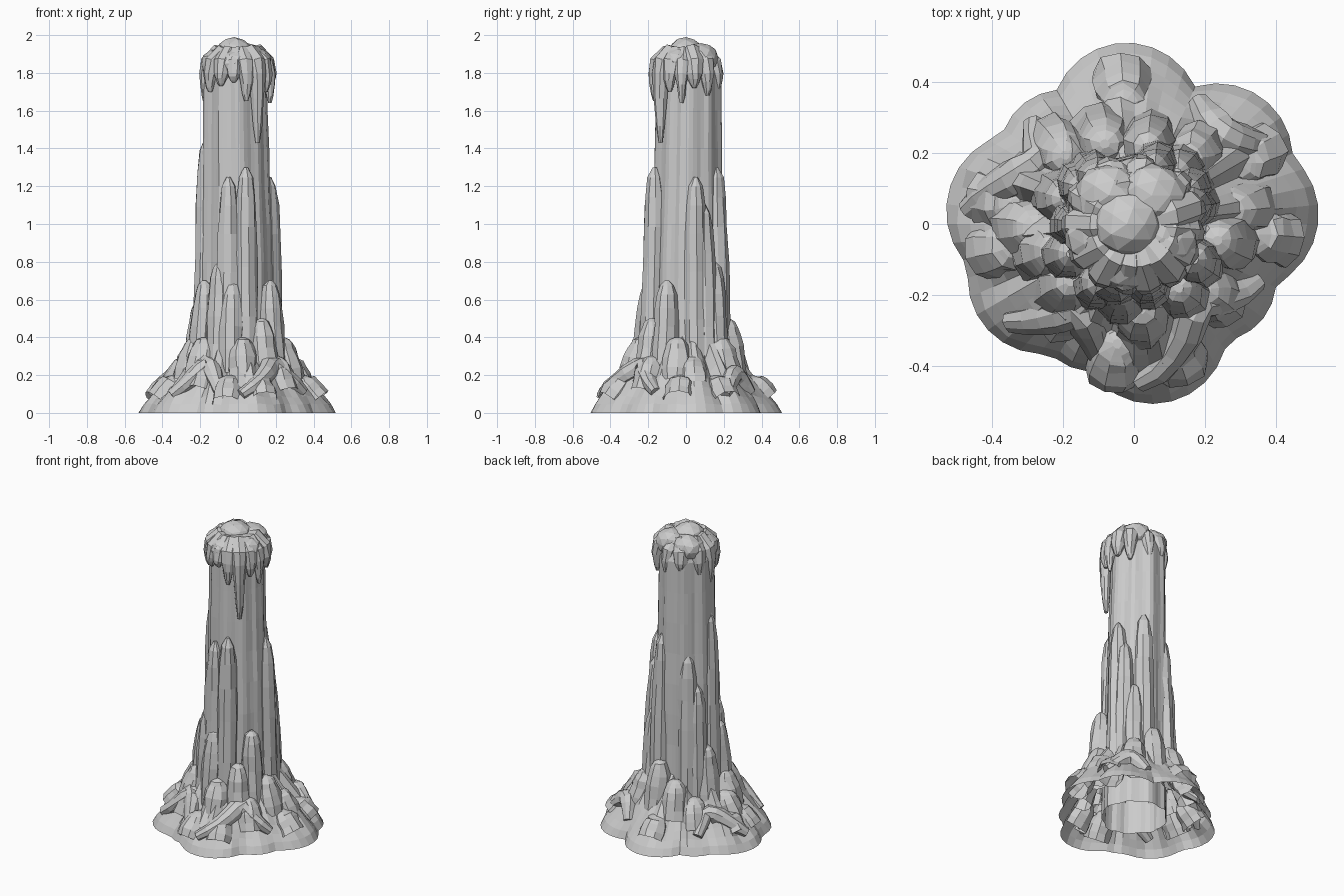
import bpy, bmesh, math, random
from mathutils import Vector

random.seed(4)
cube = bpy.data.objects.get("Cube")
if cube:
    bpy.data.objects.remove(cube)

stone = bpy.data.materials.new("pale_grey_stone")
stone.use_nodes = True
grey = (0.6, 0.6, 0.6, 1)
stone.diffuse_color = grey
stone.node_tree.nodes["Principled BSDF"].inputs["Base Color"].default_value = grey


def finish(name, bm):
    bmesh.ops.recalc_face_normals(bm, faces=bm.faces)
    mesh = bpy.data.meshes.new(name)
    bm.to_mesh(mesh)
    bm.free()
    mesh.materials.append(stone)
    part = bpy.data.objects.new(name, mesh)
    bpy.context.collection.objects.link(part)


def polar(degrees, radius, height):
    angle = math.radians(degrees)
    return Vector((radius * math.cos(angle), radius * math.sin(angle), height))


def wobble(amount):
    return random.uniform(1 - amount, 1 + amount)


def loft(name, rings, cap_start=False, cap_end=False):
    bm = bmesh.new()
    loops = [[bm.verts.new(point) for point in ring] for ring in rings]
    count = len(loops[0])
    for lower, upper in zip(loops, loops[1:]):
        for i in range(count):
            j = (i + 1) % count
            bm.faces.new((lower[i], lower[j], upper[j], upper[i]))
    if cap_start:
        bm.faces.new(loops[0][::-1])
    if cap_end:
        bm.faces.new(loops[-1])
    finish(name, bm)


def tube(name, path, radii, cap_start=False):
    sides = 9
    rings = []
    last = len(path) - 1
    across = (path[1] - path[0]).orthogonal()
    for i, (centre, radius) in enumerate(zip(path, radii)):
        along = (path[min(i + 1, last)] - path[max(i - 1, 0)]).normalized()
        across = (across - along * across.dot(along)).normalized()
        upward = along.cross(across)
        ring = []
        for k in range(sides):
            angle = k * math.tau / sides
            offset = across * math.cos(angle) + upward * math.sin(angle)
            point = centre + offset * radius * wobble(0.1)
            point.z = max(point.z, 0)
            ring.append(point)
        rings.append(ring)
    loft(name, rings, cap_start, cap_end=True)


def blob(name, centre, size):
    bm = bmesh.new()
    bmesh.ops.create_icosphere(bm, subdivisions=2, radius=1)
    for vert in bm.verts:
        stretched = [extent * part * wobble(0.06) for extent, part in zip(size, vert.co)]
        vert.co = Vector(centre) + Vector(stretched)
    finish(name, bm)


# Fluted main column, leaning slightly and rounded off at the top
sides = 48
flutes = [wobble(0.02) + 0.03 * math.cos(math.tau * i / 12) + 0.03 * math.cos(math.tau * i / 5.3)
          for i in range(sides)]


def column_ring(height, radius):
    centre = Vector((-0.01, 0.01, 0)) * height
    swell = wobble(0.02)
    return [centre + polar(i * 360 / sides, radius * swell * flute * wobble(0.012), height)
            for i, flute in enumerate(flutes)]


shaft = [column_ring(step / 5, 0.2 - 0.004 * step) for step in range(10)]
loft("column", shaft + [column_ring(1.9, 0.12)], cap_end=True)

# Spreading hollow base with a scalloped outline
lobes = {5: 0.52, 38: 0.51, 94: 0.51, 135: 0.46, 173: 0.53, 211: 0.51, 245: 0.44, 280: 0.51, 325: 0.45}
inner = 0.18


def outline(degrees):
    reach = []
    for centre, radius in lobes.items():
        away = (degrees - centre + 180) % 360 - 180
        reach.append(radius - away * away / 9000)
    return max(reach)


def slope_height(degrees, radius):
    spread = (radius - inner) / (outline(degrees) - inner)
    return 0.02 + 0.4 * min(1, max(0, 1 - spread)) ** 1.1


segments = 60
folds = [0.12 * math.sin(i * 1.26) + random.uniform(-0.1, 0.1) for i in range(segments)]
levels = 9
skirt = []
for level in range(levels):
    rise = level / (levels - 1)
    ring = []
    for i, fold in enumerate(folds):
        degrees = i * 360 / segments
        width = (outline(degrees) - inner) * (1 - rise ** 1.2) * (1 + fold * rise)
        height = 0.02 * min(level, 1) + 0.4 * rise ** 1.3 * (1 + fold)
        ring.append(polar(degrees, inner + width, height))
    skirt.append(ring)
loft("base_skirt", skirt)


# Spires growing out of the slope; shorter ones stand further out
def spire(name, degrees, height):
    tip = 0.14 + 0.04 / height
    foot = tip * 1.06 + 0.012 / height
    thickness = 0.042 + 0.01 / max(height, 0.4)
    start = slope_height(degrees, foot) * 0.6
    power = 2 + 4 * height
    path, radii = [], []
    for t in (0, 0.25, 0.5, 0.7, 0.85, 0.95, 1):
        path.append(polar(degrees, foot + (tip - foot) * min(1, t * 1.3), start + t * (height - start)))
        radii.append(thickness * (math.sqrt(1 - t ** power) + 0.2))
    tube(name, path, radii)


tall_spires = {180: 1.45, 253: 1.25, 284: 1.3, 17: 1.25, 32: 1.1, 70: 1.3, 128: 1.2, 145: 1}
middle_spires = {50: 0.8, 205: 0.7, 240: 0.8, 260: 0.7, 329: 0.7, 160: 0.6, 80: 0.5, 305: 0.5}
low_spires = {8: 0.3, 50: 0.4, 110: 0.4, 135: 0.3, 182: 0.3, 198: 0.4, 222: 0.4, 275: 0.4, 349: 0.4}
foot_spires = {30: 0.2, 95: 0.2, 170: 0.2, 190: 0.2, 232: 0.3, 262: 0.2, 288: 0.2, 318: 0.3, 355: 0.2}
groups = {"tall": tall_spires, "middle": middle_spires, "low": low_spires, "foot": foot_spires}
for group, spires in groups.items():
    for number, (degrees, height) in enumerate(spires.items(), 1):
        spire(f"{group}_spire_{number}", degrees, height)

# Draped folds arching over the foot: first and last angle
drapes = [(272, 335), (218, 255), (135, 175), (28, 62)]
for number, (first, last) in enumerate(drapes, 1):
    path, radii = [], []
    for step in range(9):
        arch = math.sin(math.pi * step / 8)
        degrees = first + (last - first) * step / 8
        radius = outline(degrees) - 0.06 - 0.09 * arch
        path.append(polar(degrees, radius, slope_height(degrees, radius) + 0.01))
        radii.append(0.03 + 0.025 * arch)
    tube(f"drape_{number}", path, radii, cap_start=True)

# Bulbous cap of overlapping crown lumps
crown = {
    "top": (-0.02, 0, 1.91), "front": (-0.02, -0.1, 1.85), "back_right": (-0.07, 0.08, 1.87),
    "back_left": (0.05, 0.08, 1.88), "left": (0.08, -0.04, 1.86), "right": (-0.1, -0.03, 1.85)}
for place, centre in crown.items():
    blob(f"cap_{place}_lump", centre, (0.1, 0.09, 0.08))

# Flows arching over the cap's edge and thinning into drips: angle and lowest point
flows = {308: 1.43, 285: 1.65, 182: 1.63, 352: 1.64, 15: 1.72, 42: 1.68, 330: 1.7, 262: 1.75,
         238: 1.73, 210: 1.7, 152: 1.7, 115: 1.74, 82: 1.7}
for number, (degrees, lowest) in enumerate(flows.items(), 1):
    swell = wobble(0.15)
    path = [polar(degrees, 0.05, 1.9), polar(degrees, 0.1, 1.9), polar(degrees, 0.15, 1.85),
            polar(degrees, 0.165, 1.79)]
    for t in (0.35, 0.75, 1):
        path.append(polar(degrees, 0.17, 1.79 + (lowest - 1.79) * t))
    radii = [radius * swell for radius in (0.03, 0.05, 0.05, 0.04, 0.03, 0.02, 0.01)]
    tube(f"cap_flow_{number}", path, radii, cap_start=True)
